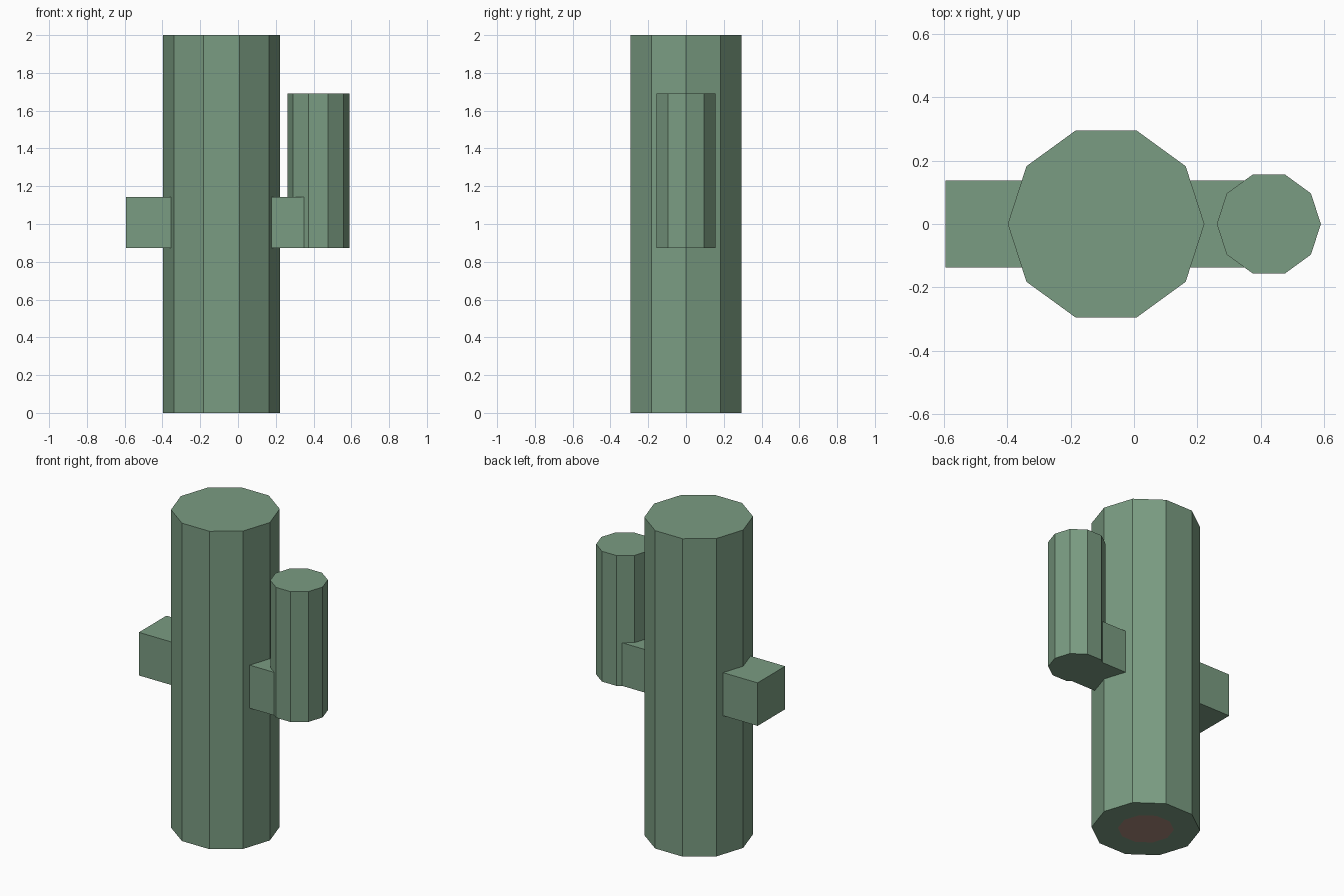
import bpy
import bmesh
import math

default_cube = bpy.data.objects.get("Cube")
if default_cube:
    bpy.data.objects.remove(default_cube, do_unlink=True)


def make_material(name, rgb):
    mat = bpy.data.materials.new(name)
    mat.use_nodes = True
    color = (*rgb, 1.0)
    mat.diffuse_color = color
    mat.node_tree.nodes["Principled BSDF"].inputs["Base Color"].default_value = color
    return mat


green = make_material("cactus_green", (0.195, 0.333, 0.223))
brown = make_material("core_brown", (0.40, 0.25, 0.20))

SIDES = 10


def column(name, x, radius, bottom, top):
    """Upright ten-sided prism with a corner on the x axis."""
    bpy.ops.mesh.primitive_cylinder_add(
        vertices=SIDES, radius=radius, depth=top - bottom,
        location=(x, 0, (bottom + top) / 2),
        rotation=(0, 0, math.pi / 2))
    obj = bpy.context.object
    bpy.ops.object.transform_apply(location=False, rotation=True, scale=False)
    obj.name = name
    obj.data.materials.append(green)
    return obj


def block(name, x0, x1, half_width, bottom, top):
    bpy.ops.mesh.primitive_cube_add(
        size=1, location=((x0 + x1) / 2, 0, (bottom + top) / 2))
    obj = bpy.context.object
    obj.scale = (x1 - x0, half_width * 2, top - bottom)
    bpy.ops.object.transform_apply(location=False, rotation=False, scale=True)
    obj.name = name
    obj.data.materials.append(green)
    return obj


# Trunk and raised left arm
trunk_x, trunk_radius, core_radius = -0.088, 0.31, 0.16
arm_x, arm_bottom = 0.425, 0.872
trunk = column("trunk", trunk_x, trunk_radius, 0, 2)
column("left_upright_arm", arm_x, 0.164, arm_bottom, 1.692)

# Square side branches, running into the trunk and the arm
block("right_branch", -0.594, trunk_x, 0.137, arm_bottom, 1.143)
block("left_branch", trunk_x, arm_x, 0.137, arm_bottom, 1.143)

# Brown core inset flush in the underside of the trunk
trunk.data.materials.append(brown)
bm = bmesh.new()
bm.from_mesh(trunk.data)
bm.normal_update()
base = min(bm.faces, key=lambda f: f.normal.z)
bmesh.ops.inset_region(
    bm, faces=[base], use_even_offset=True,
    thickness=(trunk_radius - core_radius) * math.cos(math.pi / SIDES))
base.material_index = 1
bm.to_mesh(trunk.data)
bm.free()
